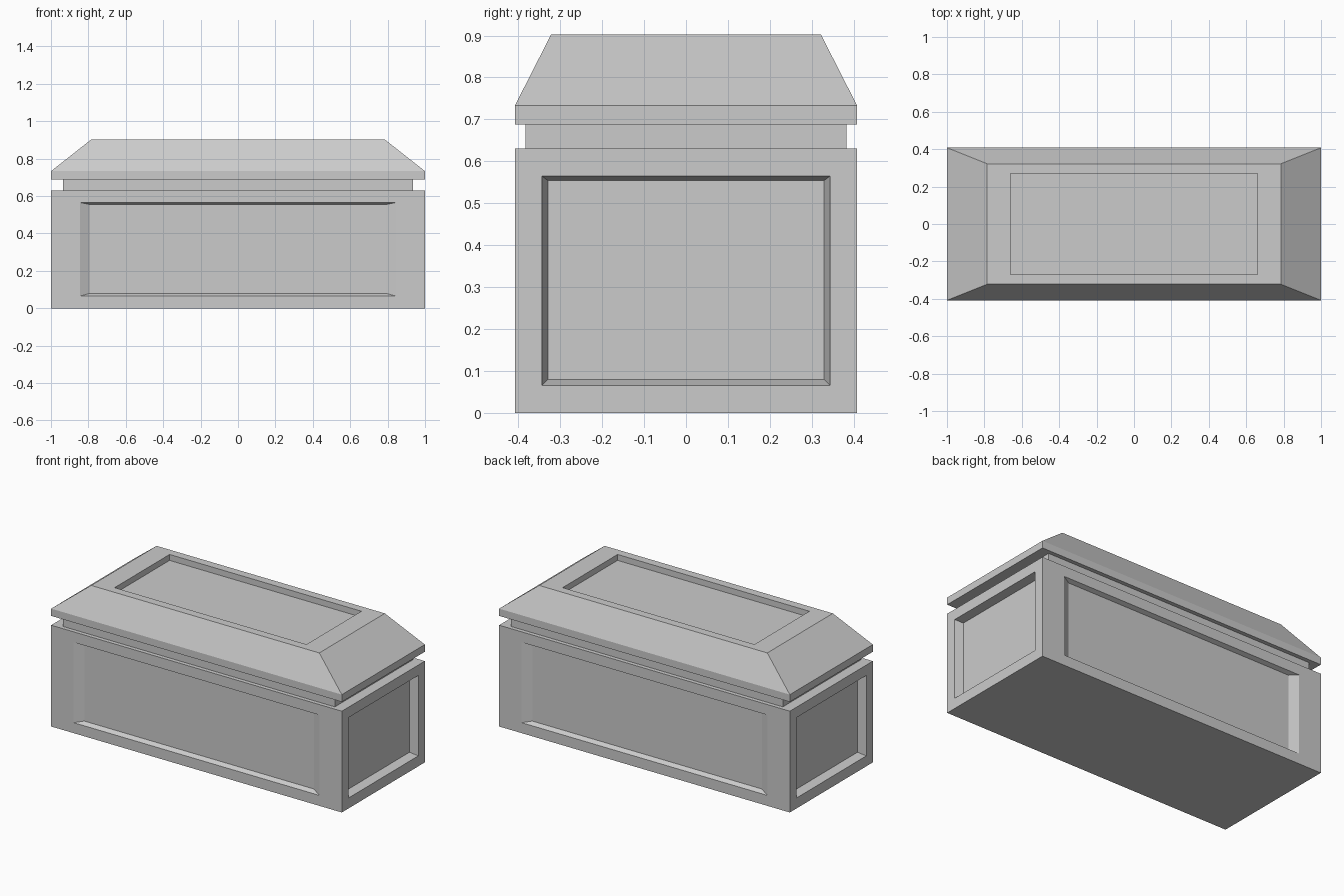
import bpy, bmesh

if "Cube" in bpy.data.objects:
    bpy.data.objects.remove(bpy.data.objects["Cube"])


def rings_to_bmesh(rings, cap_bottom, cap_top):
    """Stack rectangular rings (half x, half y, z) into a shell."""
    bm = bmesh.new()
    loops = [[bm.verts.new((sx * hx, sy * hy, z))
              for sx, sy in ((-1, -1), (1, -1), (1, 1), (-1, 1))]
             for hx, hy, z in rings]
    for a, b in zip(loops, loops[1:]):
        for i in range(4):
            j = (i + 1) % 4
            bm.faces.new((a[i], a[j], b[j], b[i]))
    if cap_bottom:
        bm.faces.new(loops[0][::-1])
    if cap_top:
        bm.faces.new(loops[-1])
    bm.normal_update()
    return bm


def recess(bm, face, axis, steps):
    """Inset a face; each step gives (low, high) on the two in-plane axes and a depth."""
    normal = face.normal.copy()
    u, v = [a for a in range(3) if a != axis]
    for (u0, u1), (v0, v1), depth in steps:
        bmesh.ops.inset_individual(bm, faces=[face], thickness=0.004)
        mid = face.calc_center_median()
        for vert in face.verts:
            vert.co[u] = u0 if vert.co[u] < mid[u] else u1
            vert.co[v] = v0 if vert.co[v] < mid[v] else v1
            vert.co -= normal * depth


def finish(bm, name):
    mesh = bpy.data.meshes.new(name)
    bm.to_mesh(mesh)
    bm.free()
    obj = bpy.data.objects.new(name, mesh)
    bpy.context.collection.objects.link(obj)


W, D = 1.0, 0.408
NECK = (0.935, 0.383)

# Chest body with narrower neck
body = rings_to_bmesh([(W, D, 0), (W, D, 0.63), (*NECK, 0.63), (*NECK, 0.688)], True, False)
front, right, back, left = list(body.faces)[:4]

# Sunken panels on the four sides
z_outer, z_inner = (0.065, 0.565), (0.08, 0.554)
for f in (front, back):
    recess(body, f, 1, [((-0.845, 0.845), z_outer, 0), ((-0.79, 0.79), z_inner, 0.026)])
for f in (right, left):
    recess(body, f, 0, [((-0.344, 0.344), z_outer, 0), ((-0.329, 0.329), z_inner, 0.05)])
finish(body, "chest_body")

# Lid with overhanging rim, sloped sides and sunken top
lid = rings_to_bmesh([(*NECK, 0.688), (W, D, 0.688), (W, D, 0.733), (0.785, 0.322, 0.902)], False, True)
top = list(lid.faces)[-1]
area = ((-0.66, 0.66), (-0.27, 0.27))
recess(lid, top, 2, [(*area, 0), (*area, 0.037)])
finish(lid, "lid")
